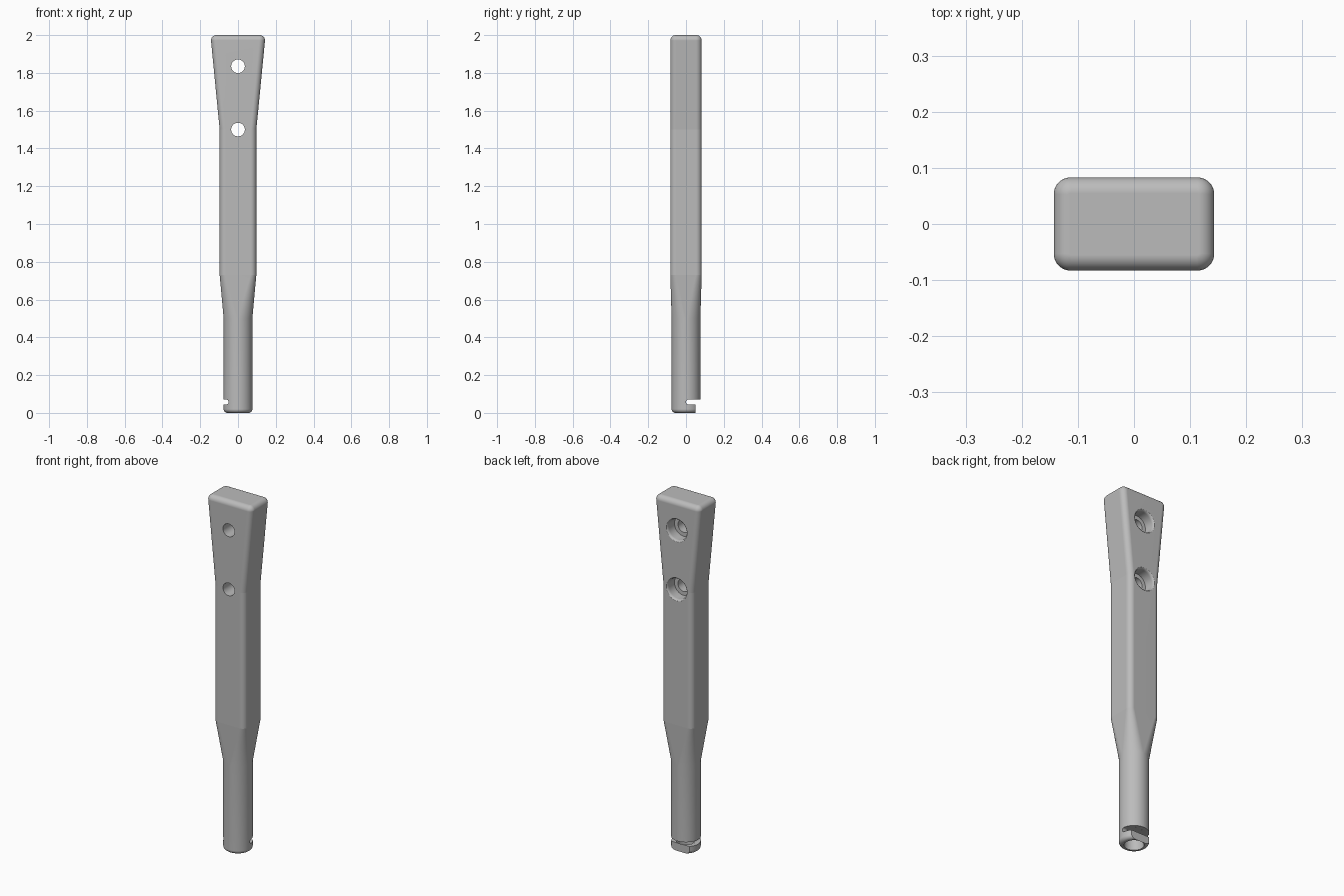
import bpy, bmesh, math
from mathutils import Matrix

cube = bpy.data.objects.get("Cube")
if cube:
    bpy.data.objects.remove(cube, do_unlink=True)

grey = bpy.data.materials.new("matte grey")
grey.use_nodes = True
colour = (0.5, 0.5, 0.5, 1)
grey.diffuse_color = colour
grey.node_tree.nodes["Principled BSDF"].inputs["Base Color"].default_value = colour

SEG = 16  # segments per rounded corner


def ring(hx, hy, r, z):
    """Rounded rectangle with half sizes hx, hy and corner radius r."""
    pts = []
    for i, (sx, sy) in enumerate([(1, 1), (-1, 1), (-1, -1), (1, -1)]):
        for k in range(SEG + 1):
            a = (i + k / SEG) * math.pi / 2
            pts.append((sx * (hx - r) + r * math.cos(a),
                        sy * (hy - r) + r * math.sin(a), z))
    return pts


def disc(r, z):
    return ring(r, r, r - 0.0005, z)


def loft(name, sections, matrix=Matrix()):
    """Skin a stack of matching rings and cap both ends."""
    bm = bmesh.new()
    rows = [[bm.verts.new(p) for p in s] for s in sections]
    n = len(rows[0])
    for a, b in zip(rows, rows[1:]):
        for i in range(n):
            j = (i + 1) % n
            bm.faces.new((a[i], a[j], b[j], b[i]))
    bm.faces.new(rows[0][::-1])
    bm.faces.new(rows[-1])
    bm.transform(matrix)
    bmesh.ops.recalc_face_normals(bm, faces=bm.faces)
    mesh = bpy.data.meshes.new(name)
    bm.to_mesh(mesh)
    bm.free()
    obj = bpy.data.objects.new(name, mesh)
    bpy.context.collection.objects.link(obj)
    mesh.materials.append(grey)
    return obj


def cut(target, cutter):
    cutter.hide_render = True
    mod = target.modifiers.new("cut", 'BOOLEAN')
    mod.operation, mod.solver, mod.object = 'DIFFERENCE', 'EXACT', cutter
    bpy.context.view_layer.objects.active = target
    bpy.ops.object.modifier_apply(modifier=mod.name)
    bpy.data.objects.remove(cutter, do_unlink=True)


# Handle: round shank, tapered neck, rectangular grip and flared top
HY, CORNER, FILLET, FOOT, SHANK = 0.083, 0.03, 0.028, 0.02, 0.076
sections = []
for k in range(7):  # rounded foot
    a = k / 6 * math.pi / 2
    sections.append(disc(SHANK - FOOT * (1 - math.sin(a)), FOOT * (1 - math.cos(a))))
sections += [disc(SHANK, 0.5),
             ring(0.097, HY, CORNER, 0.73),
             ring(0.097, HY, CORNER, 1.5)]
for k in range(9):  # rounded top edge
    a = k / 8 * math.pi / 2
    inset = FILLET * (1 - math.cos(a))
    sections.append(ring(0.143 - inset, HY - inset, CORNER - inset,
                         2 - FILLET * (1 - math.sin(a))))
handle = loft("handle", sections)

# Screw holes with rounded counterbores opening at the back
to_back = Matrix.Rotation(-math.pi / 2, 4, 'X')
for z in (1.5, 1.835):
    profile = [(0.036, -0.2), (0.036, 0.02), (0.058, 0.02), (0.058, 0.068)]
    for k in range(1, 6):
        a = k / 5 * math.pi / 2
        profile.append((0.058 + 0.010 * (1 - math.cos(a)), 0.0685 + 0.015 * math.sin(a)))
    profile.append((0.068, 0.2))
    cut(handle, loft("hole_cutter", [disc(r, h) for r, h in profile],
                     Matrix.Translation((0, 0, z)) @ to_back))

# Socket in the foot
cut(handle, loft("socket_cutter", [disc(0.05, -0.1), disc(0.05, 0.0705)]))

# Entry gap at the back of the foot
cut(handle, loft("gap_cutter", [ring(0.1, 0.05, 0.001, -0.1), ring(0.1, 0.05, 0.001, 0.0702)],
                 Matrix.Translation((0, 0.1, 0))))

# Locking slots with rounded ends: across the back half and along the -x side
SLOT = 0.0125
along_x = Matrix.Rotation(math.pi / 2, 4, 'Y')
cut(handle, loft("back_slot_cutter",
                 [ring(SLOT, 0.1, SLOT - 0.0005, h) for h in (-0.2, 0.2)],
                 Matrix.Translation((0, 0.1, 0.0575)) @ along_x))
cut(handle, loft("side_slot_cutter",
                 [ring(0.1, SLOT, SLOT - 0.0005, h) for h in (-0.2, 0.2)],
                 Matrix.Translation((-0.15, 0, 0.0575)) @ to_back))

# Smooth shading with crisp lines where the grip changes slope
bpy.ops.object.select_all(action='DESELECT')
handle.select_set(True)
bpy.context.view_layer.objects.active = handle
bpy.ops.object.shade_smooth_by_angle(angle=math.radians(35))
verts = handle.data.vertices
for e in handle.data.edges:
    zs = [verts[v].co.z for v in e.vertices]
    if any(all(abs(z - level) < 1e-4 for z in zs) for level in (0.73, 1.5)):
        e.use_edge_sharp = True
weighted = handle.modifiers.new("weighted_normals", 'WEIGHTED_NORMAL')
weighted.keep_sharp = True
